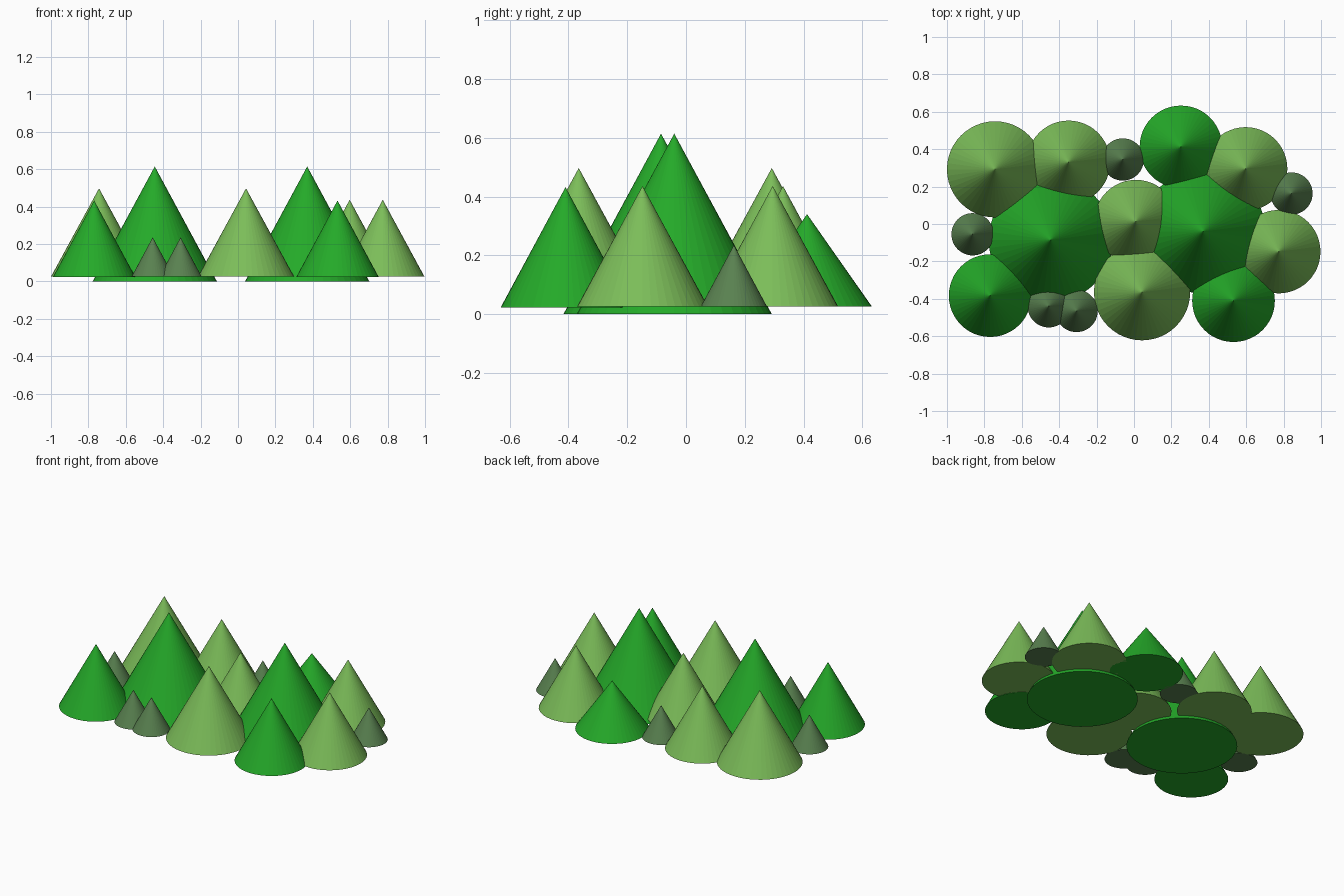
import bpy

if "Cube" in bpy.data.objects:
    bpy.data.objects.remove(bpy.data.objects["Cube"])


def material(name, color):
    m = bpy.data.materials.new(name)
    m.diffuse_color = (*color, 1)
    m.use_nodes = True
    m.node_tree.nodes["Principled BSDF"].inputs["Base Color"].default_value = m.diffuse_color
    return m


DARK = material("dark_green", (0.018, 0.40, 0.022))
LIGHT = material("light_green", (0.20, 0.51, 0.10))
GREY = material("grey_green", (0.10, 0.22, 0.08))


def cones(name, mat, radius, base, top, spots):
    for i, (x, y) in enumerate(spots, 1):
        bpy.ops.mesh.primitive_cone_add(
            vertices=48, radius1=radius, radius2=0, depth=top - base,
            location=(x, y, (base + top) / 2))
        ob = bpy.context.object
        ob.name = f"{name}_{i}"
        ob.data.materials.append(mat)


# Two tall central trees standing on the ground
cones("tall_tree", DARK, 0.332, 0, 0.614, [(-0.445, -0.085), (0.37, -0.04)])

# Large light trees
cones("large_light_tree", LIGHT, 0.257, 0.025, 0.497, [(-0.743, 0.292), (0.043, -0.365)])

# Medium light trees
cones("medium_light_tree", LIGHT, 0.223, 0.025, 0.436,
      [(-0.35, 0.33), (0.01, 0.013), (0.597, 0.295), (0.774, -0.148)])

# Medium dark trees
cones("medium_dark_tree", DARK, 0.221, 0.022, 0.432, [(-0.769, -0.383), (0.532, -0.41)])

# Low dark tree at the back
cones("low_dark_tree", DARK, 0.221, 0.025, 0.34, [(0.251, 0.412)])

# Small bushes
cones("bush", GREY, 0.113, 0.025, 0.235,
      [(-0.06, 0.345), (0.842, 0.163), (-0.863, -0.055), (-0.456, -0.44), (-0.307, -0.465)])
